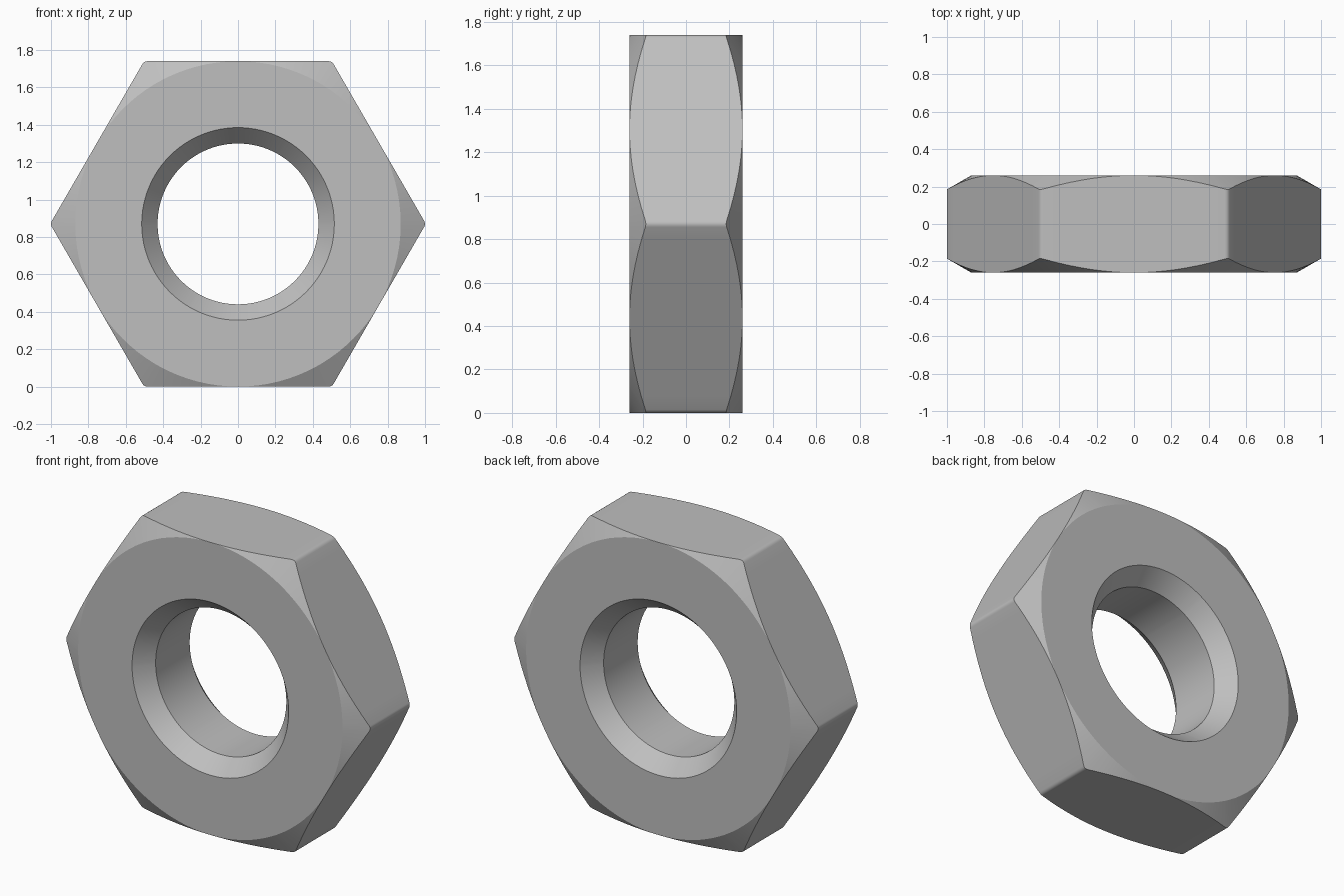
import bpy
import bmesh
from math import sin, cos, tan, atan2, sqrt, radians

cube = bpy.data.objects.get("Cube")
if cube:
    bpy.data.objects.remove(cube, do_unlink=True)

APOTHEM = 0.87          # centre to flat side
HALF = 0.26             # half thickness
BORE, RIM = 0.43, 0.515  # hole radius, countersink radius
SINK = 0.1              # countersink depth
FILLET = 0.03           # rounding of the six side edges
SLOPE = tan(radians(30))

# Rounded hexagon: fillet centre and the angle where the fillet meets the flat
centre = (APOTHEM - FILLET) / cos(radians(30))
tangent = atan2(FILLET * sin(radians(30)), centre + FILLET * cos(radians(30)))


def outer_radius(phi):
    """Distance to the side at an angle measured from the nearest corner."""
    phi = abs(phi)
    if phi < tangent:
        return centre * cos(phi) + sqrt(FILLET ** 2 - (centre * sin(phi)) ** 2)
    return APOTHEM / cos(radians(30) - phi)


# Angles across one sixth of the nut, finer at the rounded corner
STEPS = 8
half = [tangent / 2] + [tangent + (radians(30) - tangent) * i / STEPS
                        for i in range(STEPS + 1)]
sector = [-a for a in reversed(half[:-1])] + [0] + half

# Sweep the cross-section around the hole axis, following the hexagon
bm = bmesh.new()
sections = []
for k in range(6):
    for phi in sector:
        a = radians(60 * k) + phi
        r = outer_radius(phi)
        edge = HALF - (r - APOTHEM) * SLOPE      # conical corner chamfer
        front = [(BORE, SINK - HALF), (RIM, -HALF), (APOTHEM, -HALF), (r, -edge)]
        profile = front + [(d, -y) for d, y in reversed(front)]
        sections.append([bm.verts.new((d * cos(a), y, d * sin(a) + APOTHEM))
                         for d, y in profile])

for s, t in zip(sections, sections[1:] + sections[:1]):
    for i in range(len(s)):
        j = (i + 1) % len(s)
        bm.faces.new((s[i], s[j], t[j], t[i]))

bmesh.ops.remove_doubles(bm, verts=bm.verts[:], dist=0.0001)
bmesh.ops.recalc_face_normals(bm, faces=bm.faces[:])

mesh = bpy.data.meshes.new("hex_nut")
bm.to_mesh(mesh)
bm.free()
nut = bpy.data.objects.new("hex_nut", mesh)
bpy.context.collection.objects.link(nut)

# Plain grey metal
grey = bpy.data.materials.new("grey_metal")
grey.use_nodes = True
colour = (0.52, 0.52, 0.52, 1)
grey.diffuse_color = colour
grey.node_tree.nodes["Principled BSDF"].inputs["Base Color"].default_value = colour
mesh.materials.append(grey)

# Smooth the round surfaces, keep the chamfer edges crisp
bpy.ops.object.select_all(action='DESELECT')
nut.select_set(True)
bpy.context.view_layer.objects.active = nut
bpy.ops.object.shade_smooth_by_angle(angle=radians(25))
